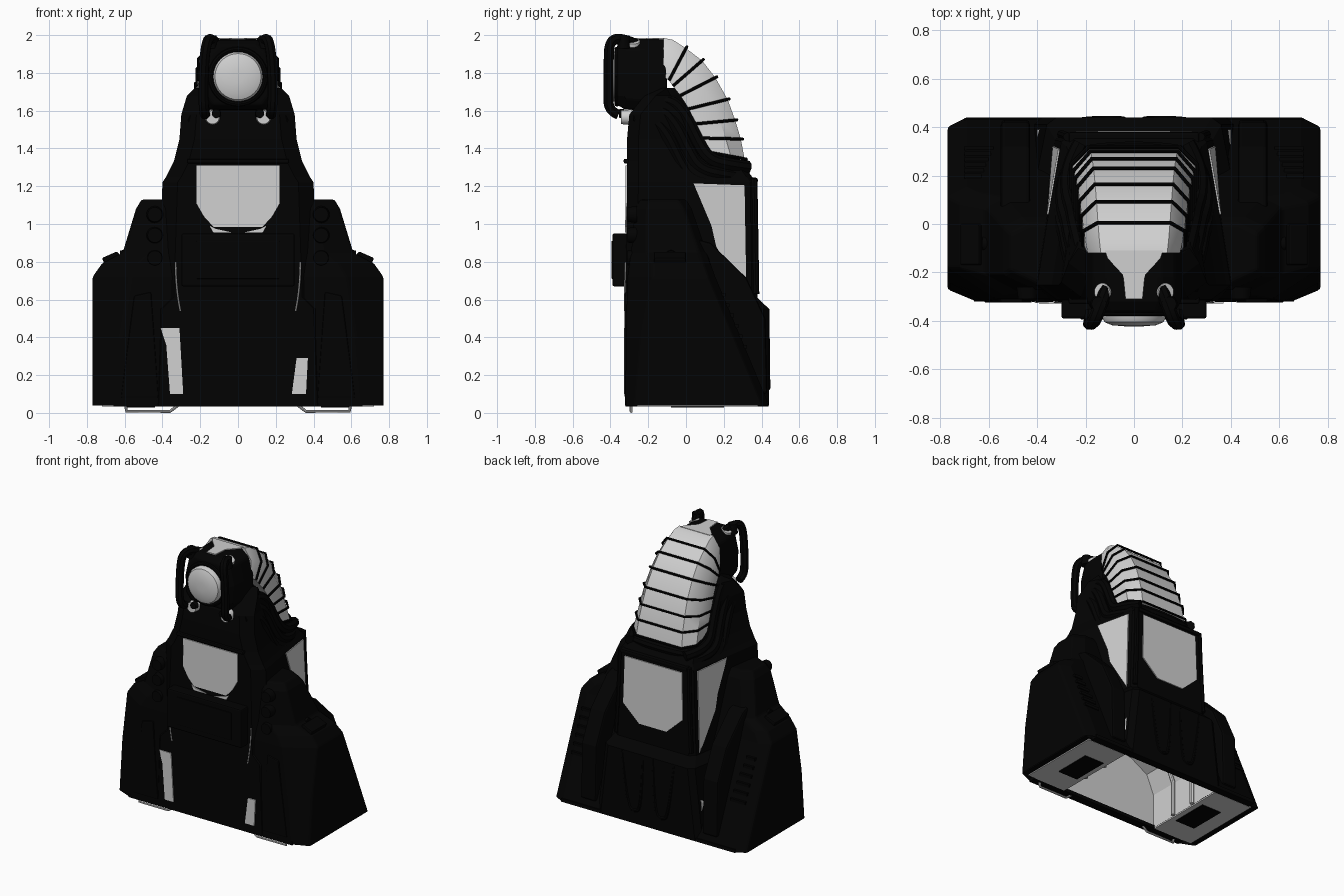
import bpy, bmesh, math
from mathutils import Vector
from mathutils.bvhtree import BVHTree

cube = bpy.data.objects.get("Cube")
if cube:
    bpy.data.objects.remove(cube)


def material(name, value):
    m = bpy.data.materials.new(name)
    m.use_nodes = True
    col = (value, value, value, 1)
    m.diffuse_color = col
    bsdf = m.node_tree.nodes["Principled BSDF"]
    bsdf.inputs["Base Color"].default_value = col
    bsdf.inputs["Roughness"].default_value = 0.7
    return m


BLACK = material("black", 0.0007)
GREY = material("light grey", 0.63)


def finish(name, bm, mat, bevel=0, mirror=False, smooth=False):
    bmesh.ops.recalc_face_normals(bm, faces=bm.faces)
    me = bpy.data.meshes.new(name)
    bm.to_mesh(me)
    bm.free()
    me.materials.append(mat)
    ob = bpy.data.objects.new(name, me)
    bpy.context.collection.objects.link(ob)
    if bevel:
        mod = ob.modifiers.new("Bevel", "BEVEL")
        mod.width, mod.segments, mod.limit_method = bevel, 2, "ANGLE"
    if mirror:
        ob.modifiers.new("Mirror", "MIRROR")
    if smooth:
        bpy.ops.object.select_all(action="DESELECT")
        ob.select_set(True)
        bpy.context.view_layer.objects.active = ob
        bpy.ops.object.shade_smooth_by_angle(angle=math.radians(40))
    return ob


def loft(name, rings, mat, caps=(True, True), **kw):
    """Skin a list of equal-length closed rings of points."""
    bm = bmesh.new()
    rows = [[bm.verts.new(p) for p in r] for r in rings]
    n = len(rows[0])
    for a, b in zip(rows, rows[1:]):
        for i in range(n):
            j = (i + 1) % n
            bm.faces.new((a[i], a[j], b[j], b[i]))
    for cap, row in zip(caps, (rows[0], rows[-1])):
        if cap:
            bm.faces.new(row)
    return finish(name, bm, mat, **kw)


def box(name, x, y, z, mat, **kw):
    ring = lambda h: [(x[0], y[0], h), (x[1], y[0], h), (x[1], y[1], h), (x[0], y[1], h)]
    return loft(name, [ring(z[0]), ring(z[1])], mat, **kw)


def disc(name, centre, axis, r, depth, mat, **kw):
    bm = bmesh.new()
    bmesh.ops.create_cone(bm, cap_ends=True, segments=24, radius1=r, radius2=r * 0.85, depth=depth)
    q = Vector((0, 0, 1)).rotation_difference(Vector(axis))
    for v in bm.verts:
        v.co = q @ v.co + Vector(centre)
    return finish(name, bm, mat, **kw)


def tube(name, pts, r, mat, mirror=False, spline="NURBS"):
    cu = bpy.data.curves.new(name, "CURVE")
    cu.dimensions = "3D"
    cu.bevel_depth, cu.bevel_resolution, cu.resolution_u = r, 2, 6
    cu.use_fill_caps = True
    sp = cu.splines.new(spline)
    sp.points.add(len(pts) - 1)
    for p, co in zip(sp.points, pts):
        p.co = (*co, 1)
    if spline == "NURBS":
        sp.use_endpoint_u, sp.order_u = True, 3
    tmp = bpy.data.objects.new(name + "_path", cu)
    bm = bmesh.new()
    bm.from_mesh(tmp.to_mesh())
    tmp.to_mesh_clear()
    bpy.data.objects.remove(tmp)
    return finish(name, bm, mat, mirror=mirror, smooth=True)


def both(half):
    """Close a half outline (x > 0) with its mirror image."""
    return half + [(-p[0], *p[1:]) for p in reversed(half)]


# Broad lower hull with shoulders: height, half width, front, back, front corner cut
hull = [(0.04, 0.77, -0.32, 0.44, 0.05), (0.40, 0.77, -0.318, 0.29, 0.08), (0.72, 0.77, -0.31, 0.155, 0.13),
        (0.79, 0.72, -0.30, 0.13, 0.12), (0.85, 0.61, -0.29, 0.11, 0.08),
        (1.08, 0.54, -0.27, 0.03, 0.06), (1.13, 0.51, -0.25, 0.0, 0.06)]
loft("side_hull", [both([(w - 0.07 - c, f, z), (w, f + c, z), (w, b - 0.04, z), (w - 0.08, b, z)])
                   for z, w, f, b, c in hull], BLACK, caps=(False, True), bevel=0.012)

# Rear haunches between the hull and the column
loft("rear_haunch", [[(x, y, z) for y, z in ((-0.05, 0.10), (0.43, 0.10), (0.42, 0.50), (0.32, 0.715), (0.13, 0.90),
                                             (-0.05, 0.95))] for x in (0.43, 0.55)], BLACK, bevel=0.015, mirror=True)

# Central column: height, front half width, back half width, front, back
column = [(0.04, 0.50, 0.42, -0.322, 0.44), (0.55, 0.48, 0.36, -0.322, 0.44),
          (0.61, 0.42, 0.325, -0.32, 0.378), (1.22, 0.40, 0.30, -0.312, 0.37),
          (1.25, 0.38, 0.28, -0.312, 0.35), (1.33, 0.34, 0.25, -0.312, 0.29),
          (1.45, 0.31, 0.21, -0.312, 0.18), (1.58, 0.30, 0.18, -0.30, 0.08),
          (1.68, 0.27, 0.16, -0.22, 0.0), (1.72, 0.23, 0.14, -0.16, -0.04)]
col = loft("central_column",
           [both([(w - 0.08, f, z), (w, f + 0.06, z), (w - 0.04, min(0.0, b - 0.08), z),
                  (bw, b - 0.03, z), (bw - 0.04, b, z)]) for z, w, bw, f, b in column],
           BLACK, caps=(False, True))
colbm = bmesh.new()
colbm.from_mesh(col.data)
tree = BVHTree.FromBMesh(colbm)
colbm.free()


def panel(name, outline, side, mirror=False):
    """Thin plate laid on the column, outline given in the plane facing the side."""
    d = Vector({"front": (0, 1, 0), "back": (0, -1, 0), "left": (-1, 0, 0)}[side])
    ring = []
    for a, z in outline:
        start = Vector((0, a, z)) if side == "left" else Vector((a, 0, z))
        ring.append(tree.ray_cast(start - d * 2, d)[0] - d * 0.007)
    return loft(name, [ring, [p + d * 0.009 for p in ring]], GREY, mirror=mirror)


# Windows and painted strips
panel("front_window", both([(0.22, 1.31), (0.22, 1.11), (0.18, 1.04), (0.13, 0.985)]), "front")
panel("front_window_trim", [(0.03, 0.955), (0.13, 0.955), (0.15, 0.99), (0.12, 0.975)], "front", mirror=True)
panel("back_window", both([(0.23, 1.20), (0.24, 0.86), (0.11, 0.74)]), "back")
panel("side_window", [(0.04, 1.215), (0.31, 1.205), (0.32, 0.62), (0.27, 0.70), (0.16, 0.88), (0.135, 0.99)],
      "left", mirror=True)
panel("right_front_strip", [(-0.41, 0.45), (-0.31, 0.45), (-0.29, 0.10), (-0.36, 0.10), (-0.38, 0.36)], "front")
panel("left_front_strip", [(0.31, 0.29), (0.37, 0.29), (0.36, 0.10), (0.285, 0.10)], "front")
tube("front_seam", [(0.33, -0.32, 0.80), (0.33, -0.325, 0.66), (0.305, -0.325, 0.54)], 0.004, GREY, mirror=True)

# Window frames and the collar around the column
tube("back_frame", [(0.275, 0.36, 1.24), (0.28, 0.365, 0.95), (0.30, 0.37, 0.63)], 0.018, BLACK, mirror=True)
box("back_ledge", (-0.27, 0.27), (0.30, 0.38), (1.215, 1.245), BLACK, bevel=0.01)
box("front_lip", (-0.27, 0.27), (-0.33, -0.28), (1.32, 1.345), BLACK, bevel=0.008)

# Front equipment box and round buttons
box("front_box", (-0.30, 0.30), (-0.39, -0.30), (0.67, 0.95), BLACK, bevel=0.01)
box("front_box_lid", (-0.22, 0.22), (-0.395, -0.38), (0.71, 0.91), BLACK, bevel=0.004)
for i, z in enumerate((0.82, 0.94, 1.05)):
    disc(f"shoulder_button_{i + 1}", (0.44, -0.285, z), (0, -1, 0), 0.045, 0.05, BLACK, mirror=True, smooth=True)

# Raised details on the hull
loft("front_fairing", [[(x, y, z) for x, z in ((0.42, 0.08), (0.62, 0.08), (0.55, 0.62), (0.46, 0.64))]
                       for y in (-0.325, -0.29)], BLACK, bevel=0.008, mirror=True)
loft("shoulder_fin", [[(x, y, z) for x, z in ((0.60, 0.80), (0.64, 0.855), (0.72, 0.82), (0.70, 0.77))]
                      for y in (-0.17, 0.0)], BLACK, bevel=0.008, mirror=True)
disc("side_knob", (0.60, -0.08, 0.83), (1, 0, 0), 0.035, 0.05, BLACK, mirror=True, smooth=True)
for i in range(6):
    z = 0.34 + 0.055 * i
    y = 0.44 - 0.417 * (z - 0.04)
    box(f"rear_vent_{i + 1}", (0.58 + 0.01 * i, 0.70), (y - 0.03, y + 0.008), (z, z + 0.02), BLACK, mirror=True)
tube("rear_loop", [(0.04, 0.43, 0.55), (0.05, 0.435, 0.16), (0.11, 0.435, 0.12), (0.17, 0.435, 0.16),
                   (0.21, 0.43, 0.55)], 0.012, BLACK, mirror=True)

# Curved glass canopy: outer y, outer z, inner y, inner z
arc = [(-0.12, 1.985, -0.12, 1.78), (-0.07, 1.975, -0.11, 1.775), (0.0, 1.93, -0.09, 1.76),
       (0.085, 1.865, -0.07, 1.73), (0.155, 1.775, -0.03, 1.68), (0.22, 1.66, 0.015, 1.61),
       (0.26, 1.55, 0.05, 1.53), (0.29, 1.45, 0.08, 1.455), (0.31, 1.345, 0.12, 1.38)]


def canopy_ring(i, grow=0.0):
    oy, oz, iy, iz = arc[i]
    out, inn = Vector((0, oy, oz)), Vector((0, iy, iz))
    k = (out - inn).normalized() * grow
    w = 0.19 + 0.008 * i + grow * 0.4
    shoulder = out.lerp(inn, 0.38)
    half = [(Vector((w, 0, 0)) + inn)[:], (Vector((w, 0, 0)) + shoulder + k)[:],
            (Vector((w * 0.72, 0, 0)) + out + k)[:]]
    return both(half)


loft("canopy_glass", [canopy_ring(i) for i in range(len(arc))], GREY, smooth=True)
for i in range(2, len(arc)):
    tube(f"canopy_rib_{i - 1}", canopy_ring(i, 0.01), 0.008, BLACK, spline="POLY")

# Hoses hugging both sides of the canopy
hose = [(0.20, -0.17, 1.65), (0.22, -0.08, 1.66), (0.24, 0.0, 1.57), (0.25, 0.06, 1.44),
        (0.27, 0.12, 1.34), (0.27, 0.24, 1.31), (0.22, 0.33, 1.30)]
for i, (dx, dy, dz) in enumerate(((0, 0, 0), (0.02, -0.05, -0.05), (0.03, -0.10, -0.10))):
    tube(f"hose_{i + 1}", [(x + dx, y + dy, z + dz) for x, y, z in hose], 0.035, BLACK, mirror=True)
tube("canopy_sill", [(-0.25, 0.27, 1.30), (-0.2, 0.31, 1.30), (0.2, 0.31, 1.30), (0.25, 0.27, 1.30)], 0.03, BLACK)

# Head housing
head = [(0.11, 1.98), (0.17, 1.93), (0.20, 1.80), (0.195, 1.66), (0.15, 1.60)]
loft("head_housing", [both([(x * s, y, 1.79 + (z - 1.79) * s) for x, z in head])
                      for y, s in ((-0.365, 0.84), (-0.32, 0.97), (-0.22, 1.0), (-0.10, 1.0))], BLACK, bevel=0.012)
loft("head_top_panel", [both([(0.12, -0.11, z), (0.11, -0.14, z), (0.045, -0.21, z), (0.035, -0.31, z)])
                        for z in (1.978, 1.986)], GREY)

# Round lens with its rim and bright clips
circle = [(math.cos(a), math.sin(a)) for a in (math.tau * k / 32 for k in range(33))]
lens = [(0.132, -0.35), (0.132, -0.385), (0.122, -0.405), (0.09, -0.418), (0.03, -0.423)]
loft("lens", [[(r * c, y, 1.78 + r * s) for c, s in circle[:-1]] for r, y in lens], GREY, smooth=True)
tube("lens_rim", [(0.145 * c, -0.365, 1.78 + 0.145 * s) for c, s in circle], 0.014, BLACK, spline="POLY")
tube("lens_clip", [(0.165 * c, -0.345, 1.78 + 0.165 * s) for c, s in circle[26:29]], 0.009, GREY,
     mirror=True, spline="POLY")

# Guard handles beside the lens
tube("guard_handle", [(0.11, -0.26, 1.95), (0.14, -0.34, 1.985), (0.165, -0.405, 1.97), (0.18, -0.41, 1.86),
                      (0.185, -0.41, 1.70), (0.18, -0.41, 1.60), (0.175, -0.36, 1.58)], 0.028, BLACK, mirror=True)
disc("handle_joint", (0.145, -0.33, 1.963), (0, 0, 1), 0.035, 0.07, BLACK, mirror=True, smooth=True)
disc("upper_stud", (0.125, -0.28, 1.955), (0.5, 0, 1), 0.042, 0.03, GREY, mirror=True, smooth=True)
disc("lower_stud", (0.135, -0.315, 1.565), (0, -1, 0), 0.042, 0.06, GREY, mirror=True, smooth=True)
disc("lower_stud_cap", (0.115, -0.34, 1.585), (0, -1, 0), 0.026, 0.03, BLACK, mirror=True, smooth=True)

# Hollow underside: arched bay, end plates, frame and skids
arch = [(0.40, 0.045), (0.40, 0.30), (0.34, 0.44), (0.20, 0.52), (0.06, 0.54)]
bay = loft("underside_bay", [both([(x, y, z) for x, z in arch]) for y in (-0.27, 0.39)], GREY)
bm = bmesh.new()
bm.from_mesh(bay.data)
floor = [f for f in bm.faces if f.calc_center_median().z < 0.06]
bmesh.ops.delete(bm, geom=floor, context="FACES")
bm.to_mesh(bay.data)
bm.free()
box("end_frame", (0.40, 0.76), (-0.26, 0.39), (0.042, 0.06), BLACK, mirror=True)
box("end_plate", (0.40, 0.72), (-0.26, 0.38), (0.034, 0.043), GREY, mirror=True)
box("end_hatch", (0.44, 0.60), (-0.08, 0.20), (0.028, 0.035), BLACK, mirror=True)
box("front_sill", (-0.66, 0.66), (-0.32, -0.26), (0.035, 0.06), BLACK)
box("back_sill", (-0.70, 0.70), (0.38, 0.437), (0.035, 0.06), BLACK)
tube("skid", [(0.32, -0.29, 0.038), (0.36, -0.29, 0.008), (0.59, -0.29, 0.008), (0.595, -0.29, 0.038)],
     0.008, GREY, mirror=True, spline="POLY")
for i, y in enumerate((-0.05, 0.15)):
    tube(f"bay_hoop_{i + 1}", both([(x * 0.97, y, z) for x, z in arch]), 0.015, GREY, spline="POLY")
